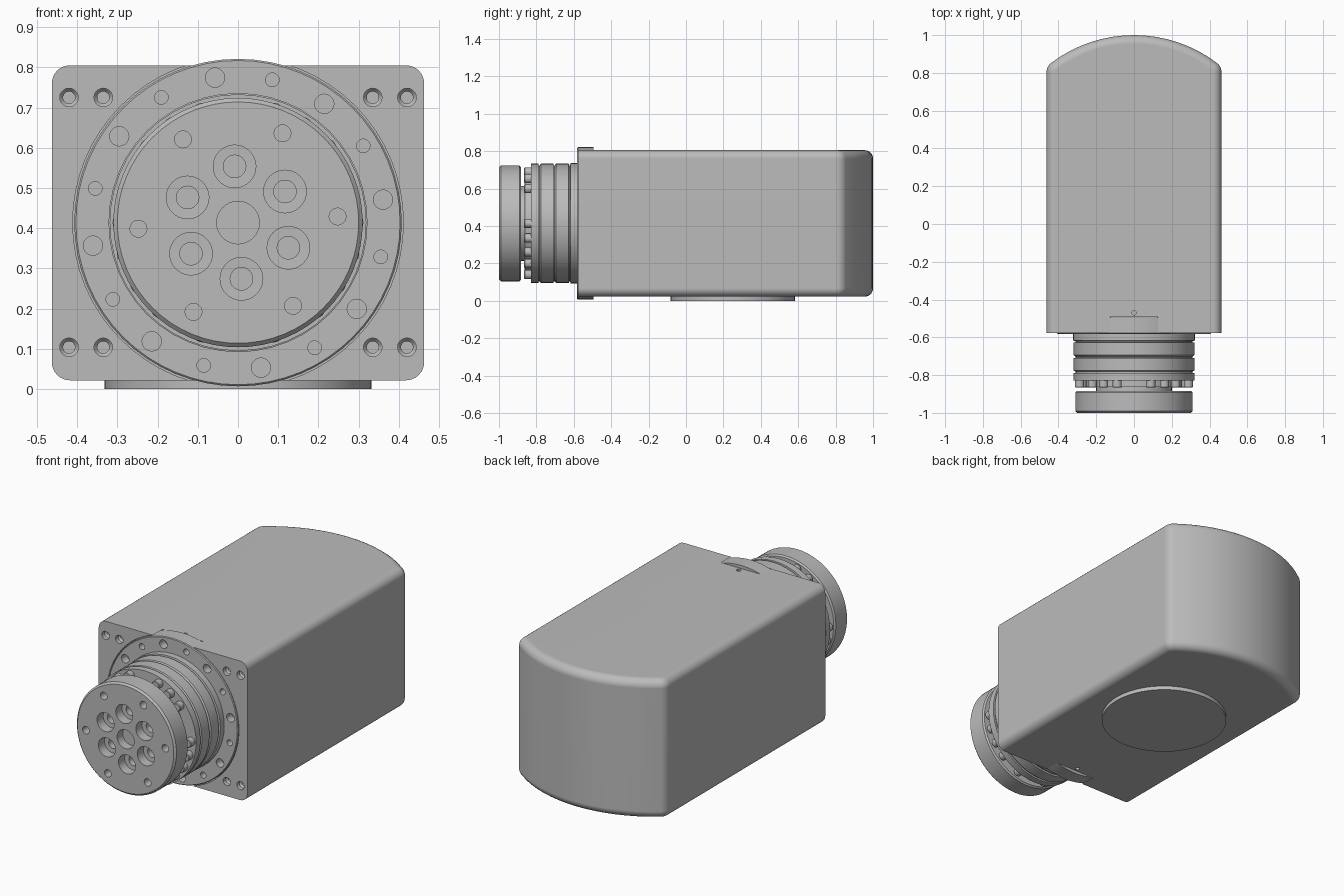
import bpy, bmesh
from math import sin, cos, pi, radians, sqrt, asin

cube = bpy.data.objects.get("Cube")
if cube:
    bpy.data.objects.remove(cube, do_unlink=True)

grey = bpy.data.materials.new("machined grey")
grey.use_nodes = True
GREY = (0.5, 0.5, 0.5, 1)
grey.diffuse_color = GREY
grey.node_tree.nodes["Principled BSDF"].inputs["Base Color"].default_value = GREY

AXIS_Z = 0.414   # height of the spindle axis
FRONT = -0.578   # front plane of the housing


def skin(bm, rings):
    """Join successive vertex rings and cap both ends."""
    loops = [[bm.verts.new(p) for p in ring] for ring in rings]
    n = len(loops[0])
    for a, b in zip(loops, loops[1:]):
        for i in range(n):
            j = (i + 1) % n
            bm.faces.new((a[i], a[j], b[j], b[i]))
    bm.faces.new(loops[0])
    bm.faces.new(loops[-1])


def lathe(bm, profile, x=0, z=AXIS_Z, sides=48):
    """Solid of revolution about a y axis; profile is (radius, y)."""
    skin(bm, [[(x + r * cos(2 * pi * i / sides), y, z + r * sin(2 * pi * i / sides))
               for i in range(sides)] for r, y in profile])


def upright(bm, radius, y, z0, z1, sides):
    skin(bm, [[(radius * cos(2 * pi * i / sides), y + radius * sin(2 * pi * i / sides), z)
               for i in range(sides)] for z in (z0, z1)])


def finish(bm, name):
    bmesh.ops.recalc_face_normals(bm, faces=bm.faces)
    mesh = bpy.data.meshes.new(name)
    bm.to_mesh(mesh)
    bm.free()
    ob = bpy.data.objects.new(name, mesh)
    mesh.materials.append(grey)
    bpy.context.collection.objects.link(ob)
    return ob


def activate(ob):
    bpy.ops.object.select_all(action='DESELECT')
    ob.select_set(True)
    bpy.context.view_layer.objects.active = ob


def carve(ob, cutter_bm):
    cutter = finish(cutter_bm, "cutter")
    cutter.hide_render = True
    mod = ob.modifiers.new("holes", 'BOOLEAN')
    mod.operation = 'DIFFERENCE'
    mod.solver = 'EXACT'
    mod.object = cutter
    activate(ob)
    bpy.ops.object.modifier_apply(modifier=mod.name)
    bpy.data.objects.remove(cutter, do_unlink=True)


def smooth(ob):
    activate(ob)
    bpy.ops.object.shade_smooth_by_angle(angle=radians(30))


def around(radius, start, count):
    for k in range(count):
        a = radians(start + 360 * k / count)
        yield k, radius * cos(a), AXIS_Z + radius * sin(a)


# Housing: a footprint with a bowed back, stacked in layers for rounded rims
HALF, BOW, CORNER, RIM = 0.463, 0.727, 0.06, 0.045
Z0, Z1 = 0.022, 0.805
fx = HALF - CORNER
bow_y = 1 - BOW
fy = bow_y + sqrt((BOW - CORNER) ** 2 - fx ** 2)
spread = asin(fx / (BOW - CORNER))


def footprint(inset, z):
    pts = [(HALF - inset, FRONT)]
    r = CORNER - inset
    turn = pi / 2 - spread
    pts += [(fx + r * cos(turn * i / 6), fy + r * sin(turn * i / 6)) for i in range(7)]
    R = BOW - inset
    pts += [(R * sin(spread * (1 - i / 8)), bow_y + R * cos(spread * (1 - i / 8)))
            for i in range(1, 8)]
    mirrored = [(-x, y) for x, y in reversed(pts)]
    return [(x, y, z) for x, y in pts + [(0, 1 - inset)] + mirrored]


steps = [radians(15 * i) for i in range(7)]
layers = [(RIM * (1 - sin(t)), Z0 + RIM * (1 - cos(t))) for t in steps]
layers += [(d, Z0 + Z1 - z) for d, z in reversed(layers)]
bm = bmesh.new()
skin(bm, [footprint(d, z) for d, z in layers])
housing = finish(bm, "housing")

# Seat for the flange, mounting holes and pin holes in the housing
bm = bmesh.new()
lathe(bm, [(0.411, -0.7), (0.411, -0.492)], sides=64)
for side in (-1, 1):
    for x in (0.335, 0.42):
        for z in (0.104, 0.725):
            lathe(bm, [(0.023, -0.6), (0.023, -0.555), (0.015, -0.545), (0.015, -0.5)],
                  side * x, z, 20)
for z in (0, 0.8):
    upright(bm, 0.012, -0.47, z - 0.03, z + 0.05, 12)
carve(housing, bm)
smooth(housing)
weighted = housing.modifiers.new("even shading", 'WEIGHTED_NORMAL')
weighted.keep_sharp = True

# Flange with alternating large and small bolt holes
bm = bmesh.new()
lathe(bm, [(0.407, -0.495), (0.407, -0.578), (0.403, -0.582)], sides=64)
flange = finish(bm, "flange")
bm = bmesh.new()
for k, x, z in around(0.365, 99, 16):
    lathe(bm, [(0.017 if k % 2 else 0.024, y) for y in (-0.6, -0.535)], x, z, 20)
carve(flange, bm)
smooth(flange)

# Neck with grooves
profile = [(0.322, -0.55), (0.322, -0.617)]
for y in (-0.62, -0.702, -0.782):
    profile += [(0.31, y), (0.31, y - 0.006), (0.319, y - 0.007), (0.319, y - 0.074)]
profile[-1] = (0.319, -0.828)
bm = bmesh.new()
lathe(bm, profile)
smooth(finish(bm, "neck"))

# Stepped hub between neck and face plate
bm = bmesh.new()
lathe(bm, [(0.255, -0.82), (0.255, -0.862), (0.2, -0.864), (0.2, -0.89)])
smooth(finish(bm, "hub"))

# Screw heads round the neck
bm = bmesh.new()
for angle in (18, 34, 50, 90, 106, 122, 138, 162):
    for side in (-1, 1):
        a = radians(angle)
        lathe(bm, [(0.024, -0.82), (0.024, -0.862), (0.021, -0.865)],
              side * 0.288 * sin(a), AXIS_Z + 0.288 * cos(a), 16)
smooth(finish(bm, "neck_screws"))

# Face plate with counterbored and plain holes
bm = bmesh.new()
lathe(bm, [(0.302, -0.883), (0.31, -0.891), (0.31, -0.99), (0.3, -1)], sides=64)
face_plate = finish(bm, "face_plate")
bm = bmesh.new()
lathe(bm, [(0.053, -1.1), (0.053, -0.95)], sides=32)
for k, x, z in around(0.14, 93.5, 6):
    lathe(bm, [(0.053, -1.1), (0.053, -0.945), (0.028, -0.944), (0.028, -0.9)], x, z, 32)
for k, x, z in around(0.248, 3.5, 6):
    lathe(bm, [(0.021, -1.1), (0.021, -0.95)], x, z, 20)
carve(face_plate, bm)
smooth(face_plate)

# Round foot under the housing
bm = bmesh.new()
upright(bm, 0.332, 0.25, 0, 0.04, 64)
smooth(finish(bm, "foot"))
